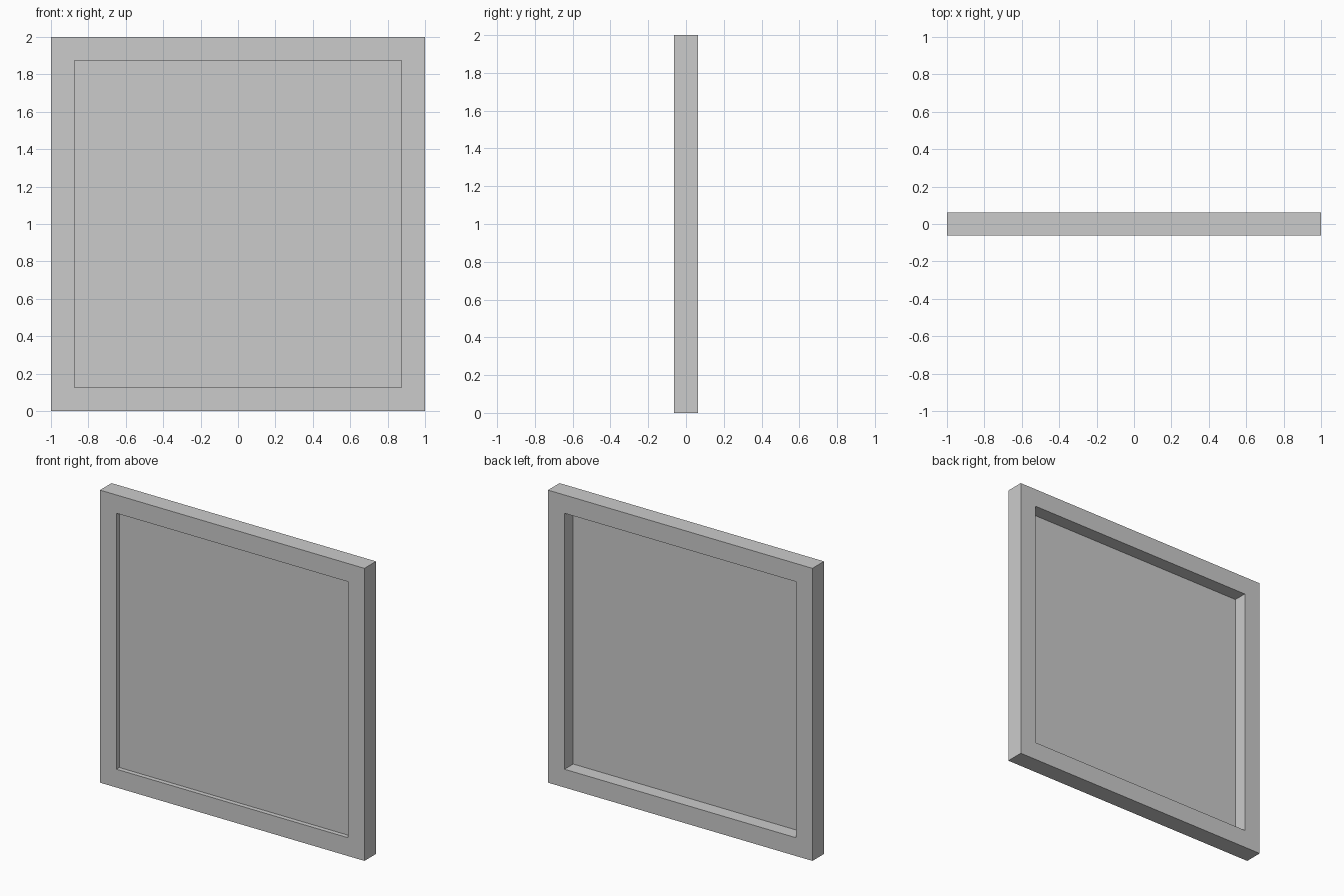
import bpy, bmesh

if "Cube" in bpy.data.objects:
    bpy.data.objects.remove(bpy.data.objects["Cube"])

HALF, BAR, DEPTH = 1.0, 0.125, 0.0625   # outer half size, bar width, half depth
PANEL_Y = -0.03125                      # panel sits nearer the front
CORNERS = [(-1, -1), (1, -1), (1, 1), (-1, 1)]


def loop(bm, half, y):
    """Square loop of verts centred at z = HALF."""
    return [bm.verts.new((sx * half, y, HALF + sz * half)) for sx, sz in CORNERS]


def finish(bm, name):
    mesh = bpy.data.meshes.new(name)
    bm.to_mesh(mesh)
    bm.free()
    obj = bpy.data.objects.new(name, mesh)
    bpy.context.collection.objects.link(obj)
    return obj


# Mitred square frame: rectangular section swept round four corners
inner = HALF - BAR
bm = bmesh.new()
rings = [loop(bm, h, y) for h, y in
         ((HALF, -DEPTH), (HALF, DEPTH), (inner, DEPTH), (inner, -DEPTH))]
for k in range(4):
    a, b = rings[k], rings[(k + 1) % 4]
    for i in range(4):
        j = (i + 1) % 4
        bm.faces.new((a[i], a[j], b[j], b[i]))
bmesh.ops.recalc_face_normals(bm, faces=bm.faces)
finish(bm, "frame")

# Thin pane set into the frame, shallow at the front and deep at the back
bm = bmesh.new()
bm.faces.new(loop(bm, inner, PANEL_Y))
finish(bm, "pane")
